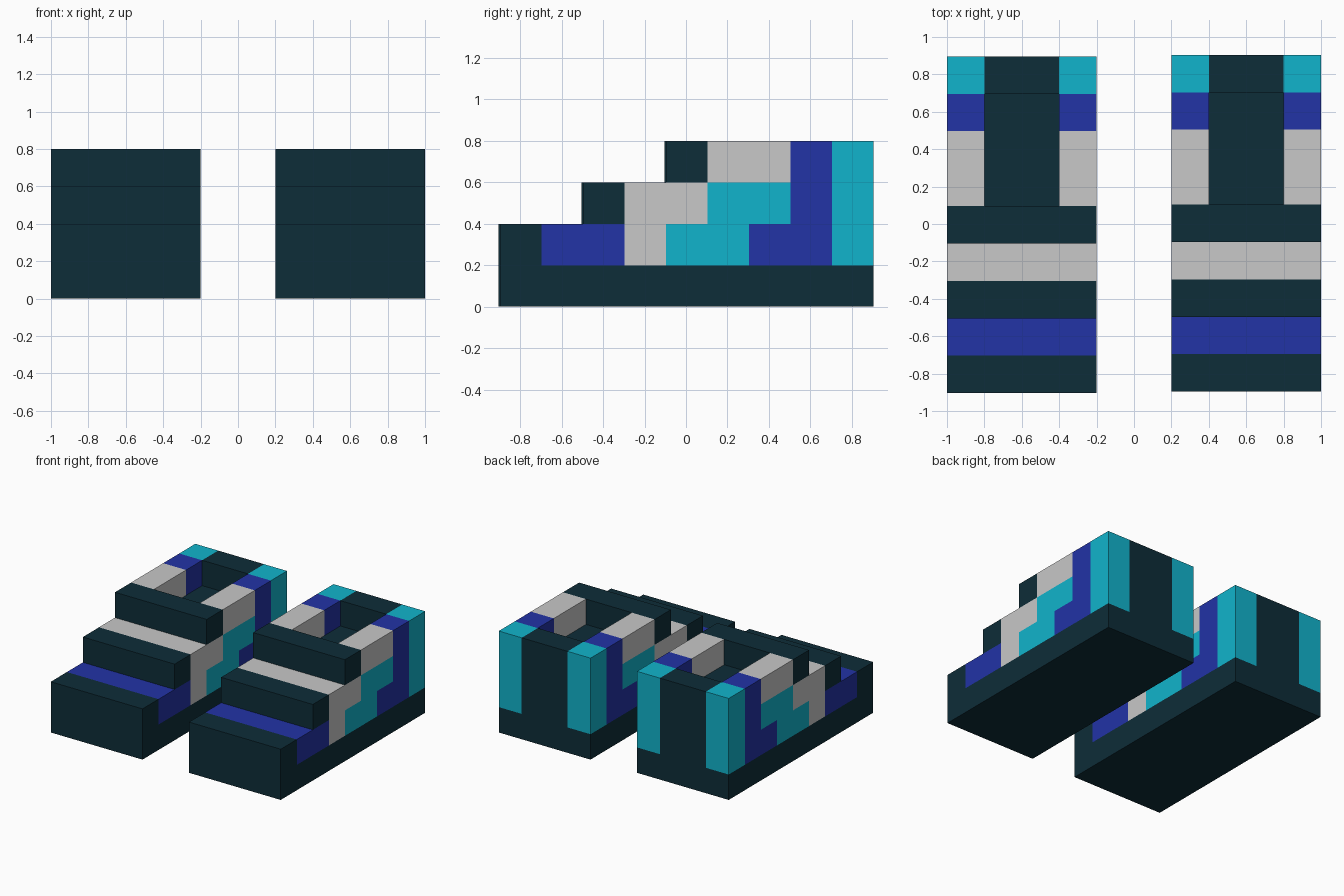
import bpy
import bmesh

if "Cube" in bpy.data.objects:
    bpy.data.objects.remove(bpy.data.objects["Cube"])


def material(name, rgb):
    m = bpy.data.materials.new(name)
    m.diffuse_color = (*rgb, 1)
    m.use_nodes = True
    m.node_tree.nodes["Principled BSDF"].inputs["Base Color"].default_value = m.diffuse_color
    return m


DARK = material("dark teal", (0.0042, 0.026, 0.040))
BLUE = material("royal blue", (0.016, 0.033, 0.381))
CYAN = material("cyan", (0.0056, 0.456, 0.604))
GREY = material("light grey", (0.578, 0.578, 0.578))

# Spans across the boot, measured from its centre line
FULL = [(-0.4, 0.4)]
SIDES = [(-0.4, -0.2), (0.2, 0.4)]
CENTRE = [(-0.2, 0.2)]


def rect(y0, y1, z0, z1):
    return [(y0, z0), (y1, z0), (y1, z1), (y0, z1)]


def extrude_part(name, profile, spans, mat, x, y):
    """Extrude a (y, z) side profile across each x span."""
    bm = bmesh.new()
    for x0, x1 in spans:
        face = bm.faces.new([bm.verts.new((x0, py, pz)) for py, pz in profile])
        geom = bmesh.ops.extrude_face_region(bm, geom=[face])["geom"]
        verts = [v for v in geom if isinstance(v, bmesh.types.BMVert)]
        bmesh.ops.translate(bm, verts=verts, vec=(x1 - x0, 0, 0))
    bmesh.ops.recalc_face_normals(bm, faces=bm.faces)
    mesh = bpy.data.meshes.new(name)
    bm.to_mesh(mesh)
    bm.free()
    mesh.materials.append(mat)
    obj = bpy.data.objects.new(name, mesh)
    obj.location = (x, y, 0)
    bpy.context.collection.objects.link(obj)


PARTS = [
    ("sole", rect(-0.9, 0.9, 0, 0.2), FULL, DARK),
    # Stepped front
    ("toe_cap", rect(-0.9, -0.7, 0.2, 0.4), FULL, DARK),
    ("toe_band", rect(-0.7, -0.3, 0.2, 0.4), FULL, BLUE),
    ("instep_ridge", rect(-0.5, -0.3, 0.4, 0.6), FULL, DARK),
    ("instep_band", [(-0.3, 0.2), (-0.1, 0.2), (-0.1, 0.4), (0.1, 0.4),
                     (0.1, 0.6), (-0.3, 0.6)], FULL, GREY),
    ("collar_front", rect(-0.1, 0.1, 0.6, 0.8), FULL, DARK),
    # Side walls around the opening
    ("ankle_panel", [(-0.1, 0.2), (0.3, 0.2), (0.3, 0.4), (0.5, 0.4),
                     (0.5, 0.6), (0.1, 0.6), (0.1, 0.4), (-0.1, 0.4)], SIDES, CYAN),
    ("collar_side", rect(0.1, 0.5, 0.6, 0.8), SIDES, GREY),
    ("heel_band", [(0.3, 0.2), (0.7, 0.2), (0.7, 0.8), (0.5, 0.8),
                   (0.5, 0.4), (0.3, 0.4)], SIDES, BLUE),
    ("heel_corner", rect(0.7, 0.9, 0.2, 0.8), SIDES, CYAN),
    # Inner floor and heel back
    ("inner_floor_and_heel", [(-0.1, 0.2), (0.9, 0.2), (0.9, 0.8), (0.7, 0.8),
                              (0.7, 0.6), (0.1, 0.6), (0.1, 0.4), (-0.1, 0.4)],
     CENTRE, DARK),
]

for side, x, y in (("left", -0.6, -0.004), ("right", 0.6, 0.004)):
    for name, profile, spans, mat in PARTS:
        extrude_part(f"{side}_boot_{name}", profile, spans, mat, x, y)
